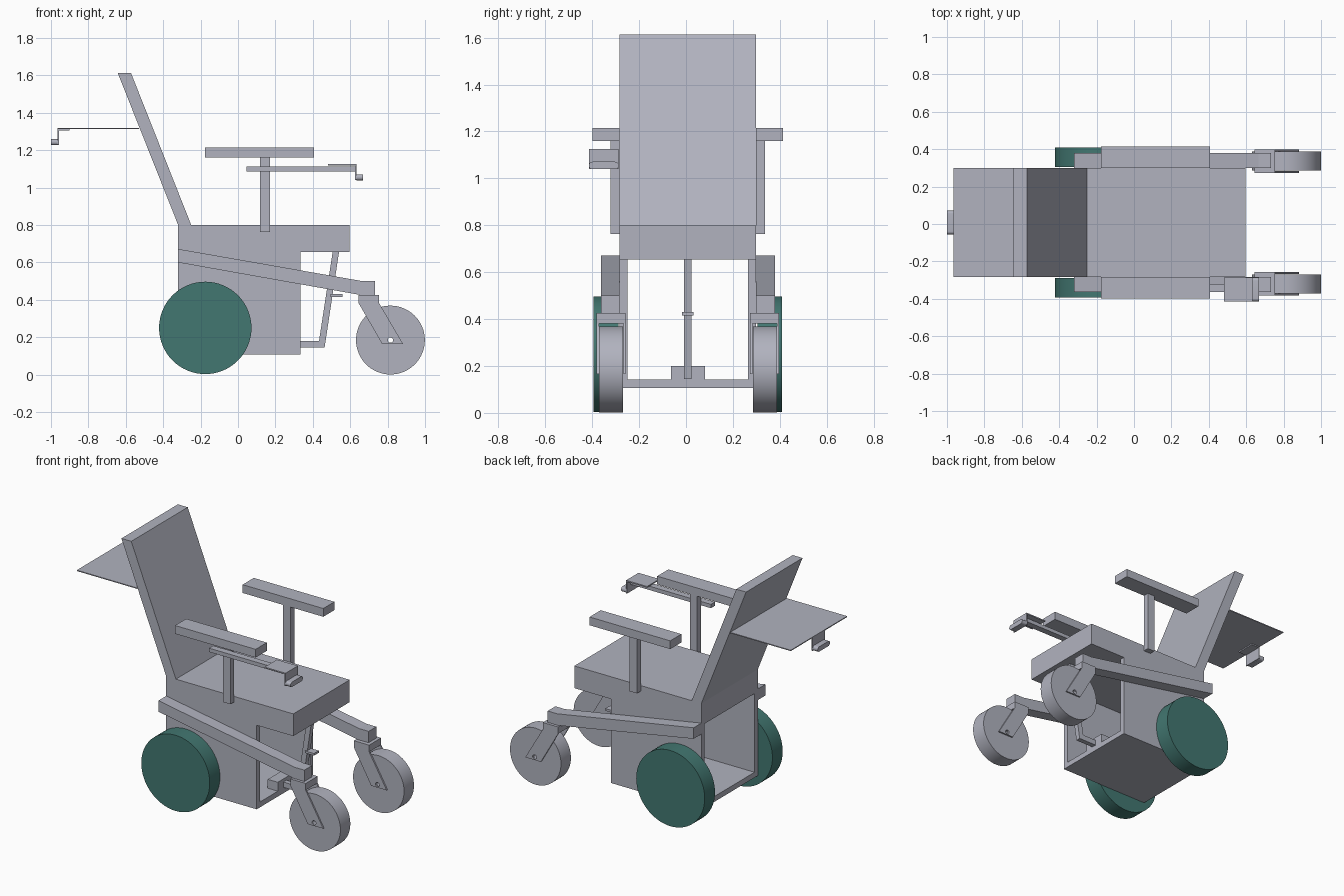
import bpy, bmesh
from mathutils import Matrix

cube = bpy.data.objects.get("Cube")
if cube:
    bpy.data.objects.remove(cube, do_unlink=True)

MID = 0.008  # centre plane of the chair


def material(name, rgb):
    m = bpy.data.materials.new(name)
    m.use_nodes = True
    m.diffuse_color = (*rgb, 1)
    m.node_tree.nodes["Principled BSDF"].inputs["Base Color"].default_value = (*rgb, 1)
    return m


GREY = material("cool grey", (0.44, 0.45, 0.52))
TEAL = material("deep teal", (0.055, 0.185, 0.165))


def finish(name, bm, mat):
    bmesh.ops.recalc_face_normals(bm, faces=bm.faces)
    mesh = bpy.data.meshes.new(name)
    bm.to_mesh(mesh)
    bm.free()
    mesh.materials.append(mat)
    ob = bpy.data.objects.new(name, mesh)
    bpy.context.collection.objects.link(ob)
    return ob


def slab(name, outline, y0, y1, mat=GREY):
    """Extrude an x-z outline from y0 to y1, measured from the centre plane."""
    bm = bmesh.new()
    face = bm.faces.new([bm.verts.new((x, MID + y0, z)) for x, z in outline])
    new = bmesh.ops.extrude_face_region(bm, geom=[face])["geom"]
    verts = [v for v in new if isinstance(v, bmesh.types.BMVert)]
    bmesh.ops.translate(bm, verts=verts, vec=(0, y1 - y0, 0))
    return finish(name, bm, mat)


def box(name, x0, x1, y0, y1, z0, z1):
    return slab(name, [(x0, z0), (x1, z0), (x1, z1), (x0, z1)], y0, y1)


def disc(name, x, z, radius, y0, y1, mat, segments=64):
    bm = bmesh.new()
    bmesh.ops.create_cone(bm, cap_ends=True, segments=segments, radius1=radius,
                          radius2=radius, depth=abs(y1 - y0))
    bm.transform(Matrix.Translation((x, MID + (y0 + y1) / 2, z))
                 @ Matrix.Rotation(1.570796, 4, "X"))
    return finish(name, bm, mat)


def activate(ob):
    bpy.ops.object.select_all(action="DESELECT")
    ob.select_set(True)
    bpy.context.view_layer.objects.active = ob


def smooth(ob):
    activate(ob)
    bpy.ops.object.shade_smooth_by_angle(angle=0.6)


def drill(ob, cutter):
    mod = ob.modifiers.new("axle_hole", "BOOLEAN")
    mod.operation = "DIFFERENCE"
    mod.solver = "EXACT"
    mod.object = cutter
    activate(ob)
    bpy.ops.object.modifier_apply(modifier=mod.name)


def rounded_bar(name, x0, x1, y0, y1, z0, z1):
    """Bar along x with a pill-shaped section."""
    ob = box(name, x0, x1, y0, y1, z0, z1)
    bm = bmesh.new()
    bm.from_mesh(ob.data)
    edges = [e for e in bm.edges if abs(e.verts[0].co.x - e.verts[1].co.x) > 0.01]
    bmesh.ops.bevel(bm, geom=edges, offset=(z1 - z0) * 0.48, segments=6,
                    profile=0.5, affect="EDGES")
    bm.to_mesh(ob.data)
    bm.free()
    smooth(ob)


# Seat, backrest and open-ended base
box("seat", -0.32, 0.597, -0.291, 0.291, 0.655, 0.8)
slab("backrest", [(-0.32, 0.8), (-0.25, 0.8), (-0.572, 1.613), (-0.643, 1.613)], -0.291, 0.291)
box("base_floor", -0.32, 0.333, -0.257, 0.257, 0.107, 0.142)

for side, s in (("left", 1), ("right", -1)):
    box(f"base_wall_{side}", -0.32, 0.333, s * 0.257, s * 0.291, 0.107, 0.655)

    # Armrest and post
    box(f"armrest_{side}", -0.176, 0.406, s * 0.291, s * 0.406, 1.16, 1.214)
    box(f"armrest_post_{side}", 0.117, 0.17, s * 0.291, s * 0.329, 0.763, 1.16)

    # Sloping side beam
    slab(f"side_beam_{side}", [(-0.32, 0.6), (0.655, 0.426), (0.733, 0.426),
                               (0.733, 0.5), (0.665, 0.5), (-0.32, 0.672)], s * 0.291, s * 0.371)

    # Drive wheel
    smooth(disc(f"drive_wheel_{side}", -0.175, 0.25, 0.247, s * 0.296, s * 0.402, TEAL))

    # Caster fork and wheel, drilled through at the axle
    hole = disc(f"axle_cutter_{side}", 0.815, 0.185, 0.014, s * 0.2, s * 0.45, GREY, 24)
    hole.hide_render = True
    box(f"fork_crown_{side}", 0.645, 0.755, s * 0.265, s * 0.389, 0.382, 0.426)
    leg = [(0.645, 0.382), (0.77, 0.165), (0.882, 0.165), (0.755, 0.382)]
    for part, a, b in (("inner", 0.265, 0.275), ("outer", 0.38, 0.389)):
        drill(slab(f"fork_leg_{part}_{side}", leg, s * a, s * b), hole)
    wheel = disc(f"caster_wheel_{side}", 0.815, 0.185, 0.184, s * 0.277, s * 0.379, GREY)
    drill(wheel, hole)
    smooth(wheel)
    bpy.data.objects.remove(hole, do_unlink=True)

# Central front strut on its mount
box("strut_mount", 0.26, 0.333, -0.073, 0.073, 0.142, 0.2)
slab("front_strut", [(0.333, 0.145), (0.463, 0.145), (0.54, 0.655), (0.506, 0.655),
                     (0.433, 0.18), (0.333, 0.18)], -0.016, 0.016)
box("strut_peg", 0.495, 0.56, -0.025, 0.025, 0.416, 0.43)

# Control arm along the right armrest
box("control_arm", 0.045, 0.628, -0.371, -0.329, 1.087, 1.112)

# Rear tray
box("rear_tray", -0.965, -0.529, -0.291, 0.291, 1.314, 1.32)


def sensor(name, x_edge, x_inner, out, y0, y1, top):
    """Angled bracket carrying a pill-shaped sensor facing along out."""
    lo, hi = sorted((x_edge, x_inner))
    box(f"{name}_bracket_top", lo, hi, y0, y1, top - 0.008, top)
    lo, hi = sorted((x_edge, x_edge - out * 0.007))
    box(f"{name}_bracket_drop", lo, hi, y0, y1, top - 0.085, top)
    lo, hi = sorted((x_edge, x_edge + out * 0.036))
    rounded_bar(name, lo, hi, y0, y1, top - 0.086, top - 0.054)


sensor("front_sensor", 0.633, 0.482, 1, -0.422, -0.295, 1.125)
sensor("rear_sensor", -0.964, -0.9, -1, -0.063, 0.063, 1.313)
